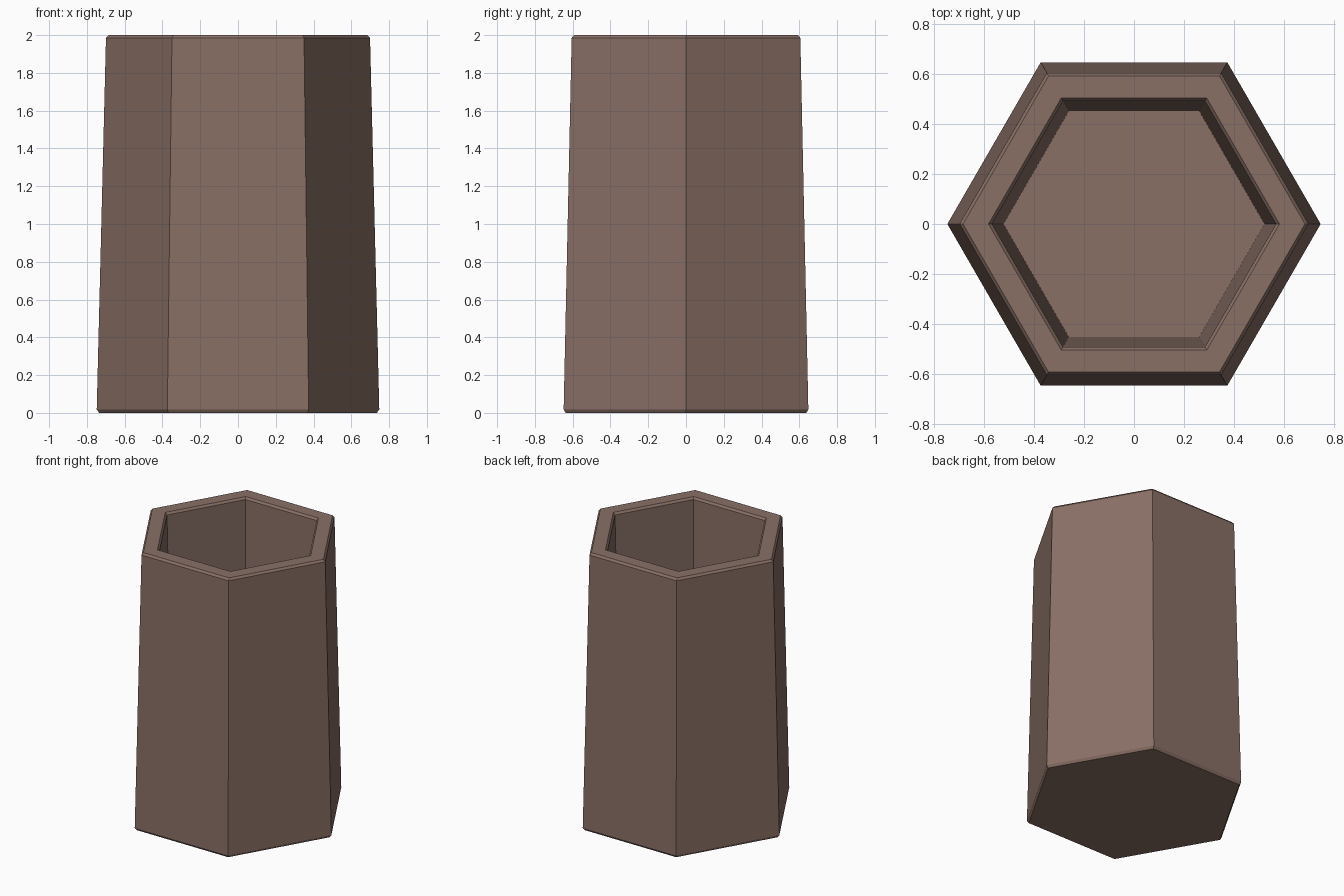
import bpy, bmesh, math

if "Cube" in bpy.data.objects:
    bpy.data.objects.remove(bpy.data.objects["Cube"])

SIDES = 6

# Profile (corner radius, height): outside from base up, over the rim, down to the floor
PROFILE = [
    (0.735, 0.0), (0.748, 0.018),      # base chamfer
    (0.699, 1.985), (0.685, 2.0),      # outer rim chamfer
    (0.583, 2.0), (0.569, 1.985),      # inner rim chamfer
    (0.523, 0.10),                     # cavity floor
]

brown = bpy.data.materials.new("warm brown")
brown.diffuse_color = (0.25, 0.16, 0.13, 1.0)
brown.use_nodes = True
brown.node_tree.nodes["Principled BSDF"].inputs["Base Color"].default_value = brown.diffuse_color

# Tapered hexagonal cup
bm = bmesh.new()
rings = [[bm.verts.new((r * math.cos(math.tau * i / SIDES),
                        r * math.sin(math.tau * i / SIDES), z))
          for i in range(SIDES)] for r, z in PROFILE]
for low, high in zip(rings, rings[1:]):
    for i in range(SIDES):
        j = (i + 1) % SIDES
        bm.faces.new((low[i], low[j], high[j], high[i]))
bm.faces.new(rings[0][::-1])   # underside
bm.faces.new(rings[-1])        # cavity floor
bmesh.ops.recalc_face_normals(bm, faces=bm.faces[:])

mesh = bpy.data.meshes.new("hexagonal_cup")
bm.to_mesh(mesh)
bm.free()
mesh.materials.append(brown)
cup = bpy.data.objects.new("hexagonal_cup", mesh)
bpy.context.collection.objects.link(cup)
